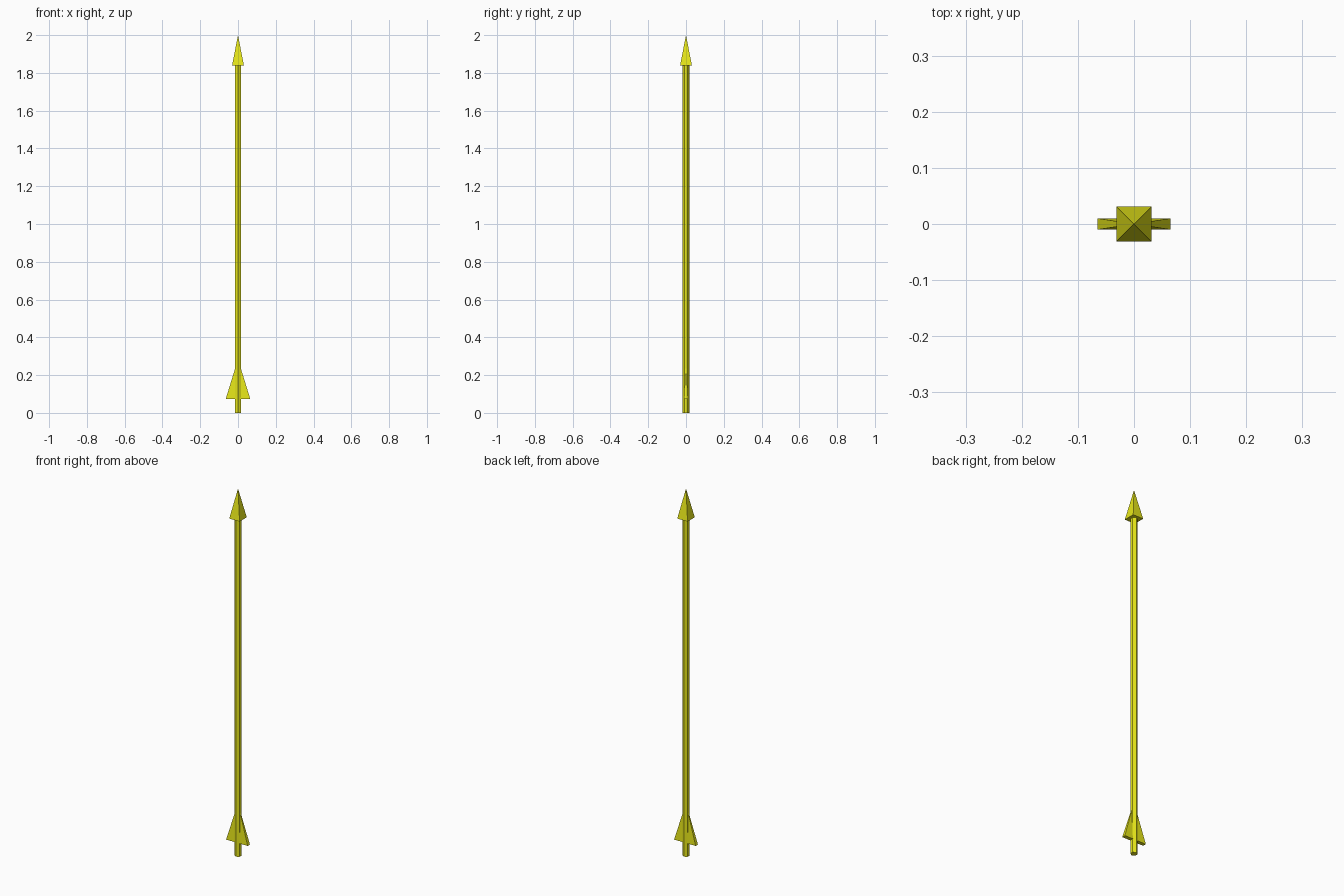
import bpy
import bmesh
import math
from mathutils import Matrix

if "Cube" in bpy.data.objects:
    bpy.data.objects.remove(bpy.data.objects["Cube"])

yellow = bpy.data.materials.new("yellow")
yellow.diffuse_color = (0.8, 0.8, 0.01, 1)
yellow.use_nodes = True
yellow.node_tree.nodes["Principled BSDF"].inputs["Base Color"].default_value = yellow.diffuse_color


def prism(name, sides, half_x, half_y, z0, z1, top=1.0):
    """Flat-faced prism or pyramid fitted to the given half-widths."""
    bm = bmesh.new()
    turn = Matrix.Rotation(math.pi / 4 if sides == 4 else 0, 4, 'Z')
    bmesh.ops.create_cone(bm, cap_ends=True, segments=sides, radius1=1,
                          radius2=top, depth=1, matrix=turn)
    wx = max(v.co.x for v in bm.verts)
    wy = max(v.co.y for v in bm.verts)
    for v in bm.verts:
        v.co.x *= half_x / wx
        v.co.y *= half_y / wy
        v.co.z = z0 + (v.co.z + 0.5) * (z1 - z0)
    bmesh.ops.remove_doubles(bm, verts=bm.verts, dist=1e-5)
    bmesh.ops.recalc_face_normals(bm, faces=bm.faces)
    mesh = bpy.data.meshes.new(name)
    bm.to_mesh(mesh)
    bm.free()
    mesh.materials.append(yellow)
    obj = bpy.data.objects.new(name, mesh)
    bpy.context.collection.objects.link(obj)
    return obj


# Hexagonal shaft with an edge facing front and back
prism("shaft", 6, 0.0156, 0.018, 0.0, 1.85)

# Four-sided pointed tip
prism("arrow_head", 4, 0.031, 0.031, 1.84, 2.0, top=0)

# Thin flattened pyramid forming the two tail fins
prism("tail_fins", 4, 0.065, 0.01, 0.073, 0.285, top=0)
